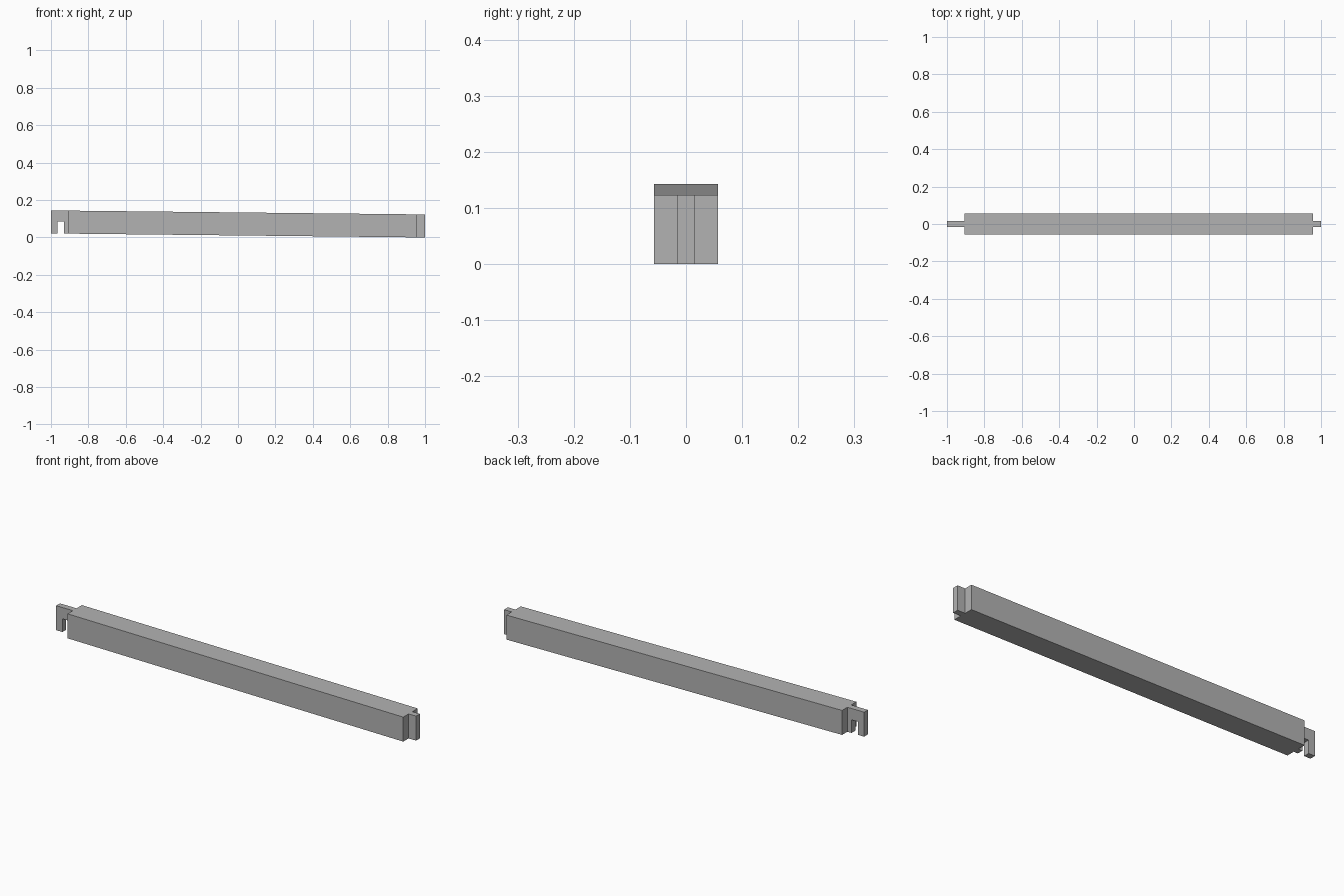
import bpy
import bmesh

cube = bpy.data.objects.get("Cube")
if cube:
    bpy.data.objects.remove(cube, do_unlink=True)

grey = bpy.data.materials.new("plain grey")
grey.use_nodes = True
colour = (0.45, 0.45, 0.45, 1)
grey.diffuse_color = colour
grey.node_tree.nodes["Principled BSDF"].inputs["Base Color"].default_value = colour

HALF_BEAM, HALF_TAB = 0.057, 0.015
LEFT, RIGHT = -0.907, 0.958      # ends of the main beam
HEIGHT, DROP = 0.123, 0.02       # section height, fall along the length


def extrude_profile(name, points, half):
    """Extrude a side profile (x, z) across y, centred on y = 0."""
    bm = bmesh.new()
    face = bm.faces.new([bm.verts.new((x, -half, z)) for x, z in points])
    out = bmesh.ops.extrude_face_region(bm, geom=[face])
    moved = [v for v in out["geom"] if isinstance(v, bmesh.types.BMVert)]
    bmesh.ops.translate(bm, verts=moved, vec=(0, 2 * half, 0))
    bmesh.ops.recalc_face_normals(bm, faces=bm.faces)
    mesh = bpy.data.meshes.new(name)
    bm.to_mesh(mesh)
    bm.free()
    mesh.materials.append(grey)
    obj = bpy.data.objects.new(name, mesh)
    bpy.context.collection.objects.link(obj)
    return obj


top = HEIGHT + DROP

# Sloping main beam with upright ends
extrude_profile("main_beam", [(LEFT, DROP), (RIGHT, 0), (RIGHT, HEIGHT), (LEFT, top)], HALF_BEAM)

# Thin hook plate with a slot open at the bottom
slot_outer, slot_inner, slot_top = -0.965, -0.93, 0.086
extrude_profile("hook_plate", [
    (-1, DROP), (slot_outer, DROP), (slot_outer, slot_top), (slot_inner, slot_top),
    (slot_inner, DROP), (LEFT, DROP), (LEFT, top), (-1, top)], HALF_TAB)

# Plain end tab
extrude_profile("end_tab", [(RIGHT, 0), (1, 0), (1, HEIGHT), (RIGHT, HEIGHT)], HALF_TAB)
